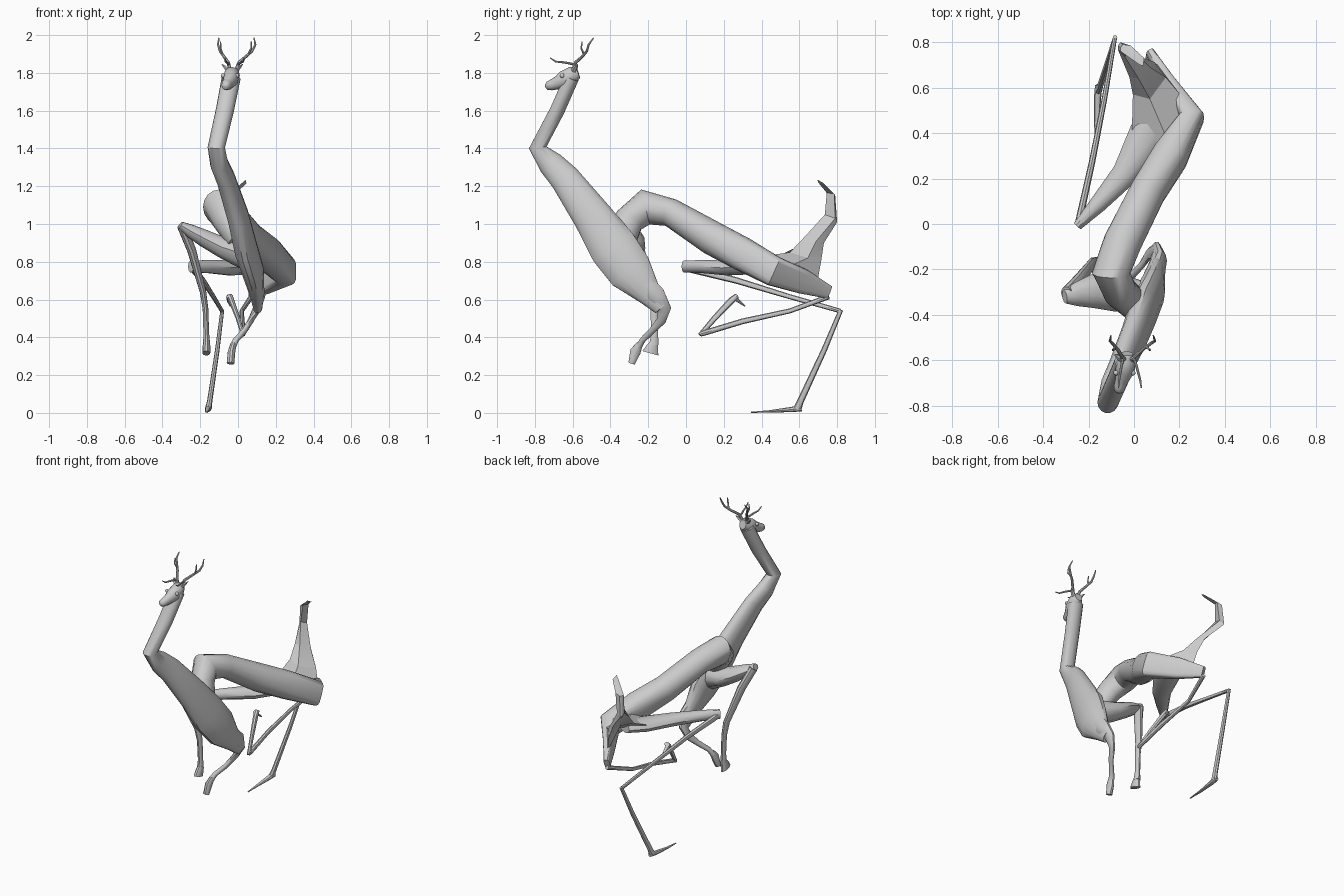
import bpy, bmesh, math
from mathutils import Vector

grey = bpy.data.materials.new("plain grey")
grey.diffuse_color = (0.6, 0.6, 0.6, 1)


def loft(name, rings, angle=40):
    """Skin a list of equal point rings and close both ends."""
    bm = bmesh.new()
    loops = [[bm.verts.new(p) for p in r] for r in rings]
    n = len(loops[0])
    for a, b in zip(loops, loops[1:]):
        for i in range(n):
            j = (i + 1) % n
            bm.faces.new((a[i], a[j], b[j], b[i]))
    bm.faces.new(loops[0][::-1])
    bm.faces.new(loops[-1])
    bmesh.ops.recalc_face_normals(bm, faces=bm.faces)
    me = bpy.data.meshes.new(name)
    bm.to_mesh(me)
    bm.free()
    me.materials.append(grey)
    ob = bpy.data.objects.new(name, me)
    bpy.context.collection.objects.link(ob)
    bpy.ops.object.select_all(action='DESELECT')
    ob.select_set(True)
    bpy.context.view_layer.objects.active = ob
    bpy.ops.object.shade_smooth_by_angle(angle=math.radians(angle))
    return ob


def tube(name, path, sides=12, ref=(1, 0, 0)):
    """Tube; each station is x, y, z, half width, half depth, optional roundness (1 = ellipse)."""
    pts = [Vector(p[:3]) for p in path]
    rings = []
    for i, p in enumerate(path):
        t = Vector()
        if i > 0:
            t += (pts[i] - pts[i - 1]).normalized()
        if i < len(pts) - 1:
            t += (pts[i + 1] - pts[i]).normalized()
        t.normalize()
        u = Vector(ref)
        u = (u - t * u.dot(t)).normalized()
        v = t.cross(u)
        power = p[5] if len(p) > 5 else 1
        ring = []
        for k in range(sides):
            c, s = math.cos(k * math.tau / sides), math.sin(k * math.tau / sides)
            c, s = (math.copysign(abs(w) ** power, w) if abs(w) > 1e-6 else 0 for w in (c, s))
            ring.append(pts[i] + u * p[3] * c + v * p[4] * s)
        rings.append(ring)
    return loft(name, rings)


# Neck and chest, running from the head down to the left shoulder
tube("neck_and_chest", [
    (-0.036, -0.605, 1.775, .050, .040), (-0.07, -0.682, 1.60, .048, .040),
    (-0.115, -0.785, 1.405, .046, .048), (-0.10, -0.715, 1.32, .048, .070),
    (-0.065, -0.64, 1.24, .050, .082), (0.0, -0.495, 1.04, .058, .106),
    (0.04, -0.385, 0.875, .062, .130), (0.08, -0.295, 0.75, .057, .122),
    (0.10, -0.195, 0.63, .038, .068), (0.105, -0.13, 0.555, .024, .042)], 14)

# Arched torso tapering into a thin slab-sided haunch
tube("torso", [
    (0.0, -0.35, 0.91, .058, .085), (-0.06, -0.30, 1.02, .075, .080),
    (-0.10, -0.215, 1.09, .085, .095), (-0.05, -0.08, 1.06, .085, .075),
    (0.06, 0.14, 0.925, .080, .090), (0.16, 0.30, 0.84, .080, .090, .8),
    (0.252, 0.465, 0.75, .056, .080, .5), (0.150, 0.62, 0.695, .030, .066, .5),
    (0.070, 0.755, 0.64, .018, .036, .6)], 16)

# Broad tail sheet drawn up from the rump, hollow at the back
loft("tail", [
    [(-0.01, 0.38, 0.78), (0.16, 0.34, 0.82), (0.27, 0.49, 0.75),
     (0.11, 0.695, 0.69), (0.14, 0.52, 0.78)],
    [(-0.005, 0.57, 0.87), (0.07, 0.55, 0.85), (0.14, 0.645, 0.82),
     (0.085, 0.715, 0.80), (0.065, 0.62, 0.85)],
    [(-0.02, 0.645, 0.945), (0.02, 0.64, 0.945), (0.07, 0.69, 0.91),
     (0.04, 0.73, 0.90), (0.01, 0.69, 0.93)],
    [(-0.07, 0.765, 1.03), (-0.04, 0.735, 1.05), (-0.03, 0.79, 1.03),
     (-0.06, 0.80, 1.01), (-0.07, 0.785, 1.02)],
    [(-0.06, 0.76, 1.15), (-0.03, 0.745, 1.165), (-0.015, 0.785, 1.16),
     (-0.05, 0.79, 1.15), (-0.06, 0.775, 1.15)],
    [(0.025, 0.70, 1.22), (0.04, 0.695, 1.235), (0.045, 0.73, 1.215),
     (0.03, 0.73, 1.205), (0.025, 0.715, 1.21)]], 20)

# Head with eyes and ears
tube("head", [
    (-0.03, -0.570, 1.80, .026, .030), (-0.032, -0.60, 1.79, .042, .045),
    (-0.04, -0.645, 1.765, .042, .047), (-0.052, -0.685, 1.745, .030, .034),
    (-0.062, -0.715, 1.735, .027, .028), (-0.066, -0.735, 1.732, .022, .022),
    (-0.068, -0.745, 1.731, .008, .008)])
for side, s in (("left", 1), ("right", -1)):
    bpy.ops.mesh.primitive_uv_sphere_add(segments=10, ring_count=6, radius=.012,
                                         location=(-0.042 + s * .037, -0.655, 1.785))
    eye = bpy.context.object
    eye.name = side + "_eye"
    eye.data.materials.append(grey)
    bpy.ops.object.shade_smooth()
    tube(side + "_ear", [(-0.03 + s * .022, -0.595, 1.81, .016, .012),
                         (-0.03 + s * .040, -0.585, 1.832, .013, .008),
                         (-0.03 + s * .055, -0.575, 1.845, .003, .002)], 6, (0, 1, 0))

# Antlers: curved main beam, brow tine and one upper tine per side
tines = {
    "beam": [(.022, -.595, 1.82, .011), (.035, -.585, 1.855, .009), (.07, -.55, 1.885, .008),
             (.105, -.525, 1.915, .007), (.122, -.515, 1.95, .006), (.115, -.49, 1.985, .003)],
    "brow_tine": [(.03, -.59, 1.845, .007), (.045, -.64, 1.855, .006),
                  (.058, -.69, 1.86, .005), (.062, -.72, 1.88, .003)],
    "upper_tine": [(.085, -.54, 1.90, .006), (.10, -.555, 1.93, .005), (.10, -.55, 1.965, .003)]}
for side, s in (("left", 1), ("right", -.62)):
    for part, path in tines.items():
        tube(f"{side}_antler_{part}",
             [(-0.03 + s * x, y, z, r, r) for x, y, z, r in path], 8, (.6, .3, .1))

# Right front leg: raised upper arm, forearm, hoof
tube("right_front_upper_leg", [
    (0.03, -0.32, 0.84, .07, .080), (-0.08, -0.30, 0.875, .085, .058),
    (-0.18, -0.295, 0.925, .075, .048), (-0.255, -0.31, 0.965, .052, .036),
    (-0.305, -0.32, 0.995, .030, .020)], 10, (0, 1, 0))
tube("right_front_lower_leg", [
    (-0.297, -0.305, 0.99, .026, .032), (-0.245, -0.25, 0.86, .024, .032),
    (-0.185, -0.175, 0.64, .017, .028), (-0.172, -0.168, 0.55, .015, .022),
    (-0.168, -0.166, 0.42, .015, .019), (-0.166, -0.17, 0.36, .019, .026)], 10)
tube("right_front_hoof", [
    (-0.166, -0.168, 0.375, .018, .022), (-0.167, -0.180, 0.345, .021, .034),
    (-0.168, -0.188, 0.316, .021, .046)], 10)

# Left front leg: elbow, shin, hoof
tube("left_front_upper_leg", [
    (0.09, -0.23, 0.69, .045, .06), (0.115, -0.16, 0.62, .030, .055),
    (0.10, -0.115, 0.55, .022, .038), (0.068, -0.13, 0.49, .016, .026),
    (0.035, -0.18, 0.435, .014, .018), (-0.012, -0.23, 0.385, .016, .016),
    (-0.028, -0.25, 0.35, .018, .018)], 10)
tube("left_front_hoof", [
    (-0.024, -0.245, 0.365, .016, .018), (-0.034, -0.268, 0.325, .020, .030),
    (-0.04, -0.288, 0.262, .020, .018)], 10)

# Right hind leg: thigh folded forward, long shin back, cannon down, hoof
tube("right_hind_thigh", [
    (0.12, 0.50, 0.785, .075, .035), (0.06, 0.39, 0.775, .085, .042),
    (-0.04, 0.22, 0.768, .058, .042), (-0.16, 0.085, 0.775, .038, .036),
    (-0.25, -0.01, 0.775, .020, .032)], 10)
tube("right_hind_shin", [
    (-0.245, 0.0, 0.77, .016, .022), (-0.185, 0.27, 0.70, .014, .017),
    (-0.13, 0.55, 0.615, .012, .013), (-0.085, 0.815, 0.54, .010, .012)], 8)
tube("right_hind_cannon", [
    (-0.083, 0.82, 0.545, .010, .012), (-0.11, 0.73, 0.33, .012, .015),
    (-0.15, 0.605, 0.06, .014, .018), (-0.157, 0.59, 0.022, .018, .022)], 8)
tube("right_hind_hoof", [
    (-0.155, 0.61, 0.026, .016, .018), (-0.16, 0.56, 0.018, .016, .014),
    (-0.165, 0.44, 0.008, .011, .006), (-0.165, 0.345, 0.003, .004, .003)], 8)

# Left hind leg: thin shin from the haunch, cannon, lifted hoof
tube("left_hind_shin", [
    (0.070, 0.755, 0.615, .014, .014), (0.02, 0.55, 0.54, .011, .013),
    (0.022, 0.30, 0.485, .013, .015), (0.028, 0.085, 0.42, .014, .015)], 8)
tube("left_hind_cannon", [
    (0.028, 0.075, 0.412, .012, .012), (0.0, 0.15, 0.50, .012, .015),
    (-0.035, 0.24, 0.595, .016, .018), (-0.045, 0.27, 0.62, .017, .014)], 8)
tube("left_hind_hoof", [
    (-0.045, 0.25, 0.615, .018, .012), (-0.045, 0.28, 0.59, .013, .008),
    (-0.04, 0.312, 0.565, .004, .003)], 8)
